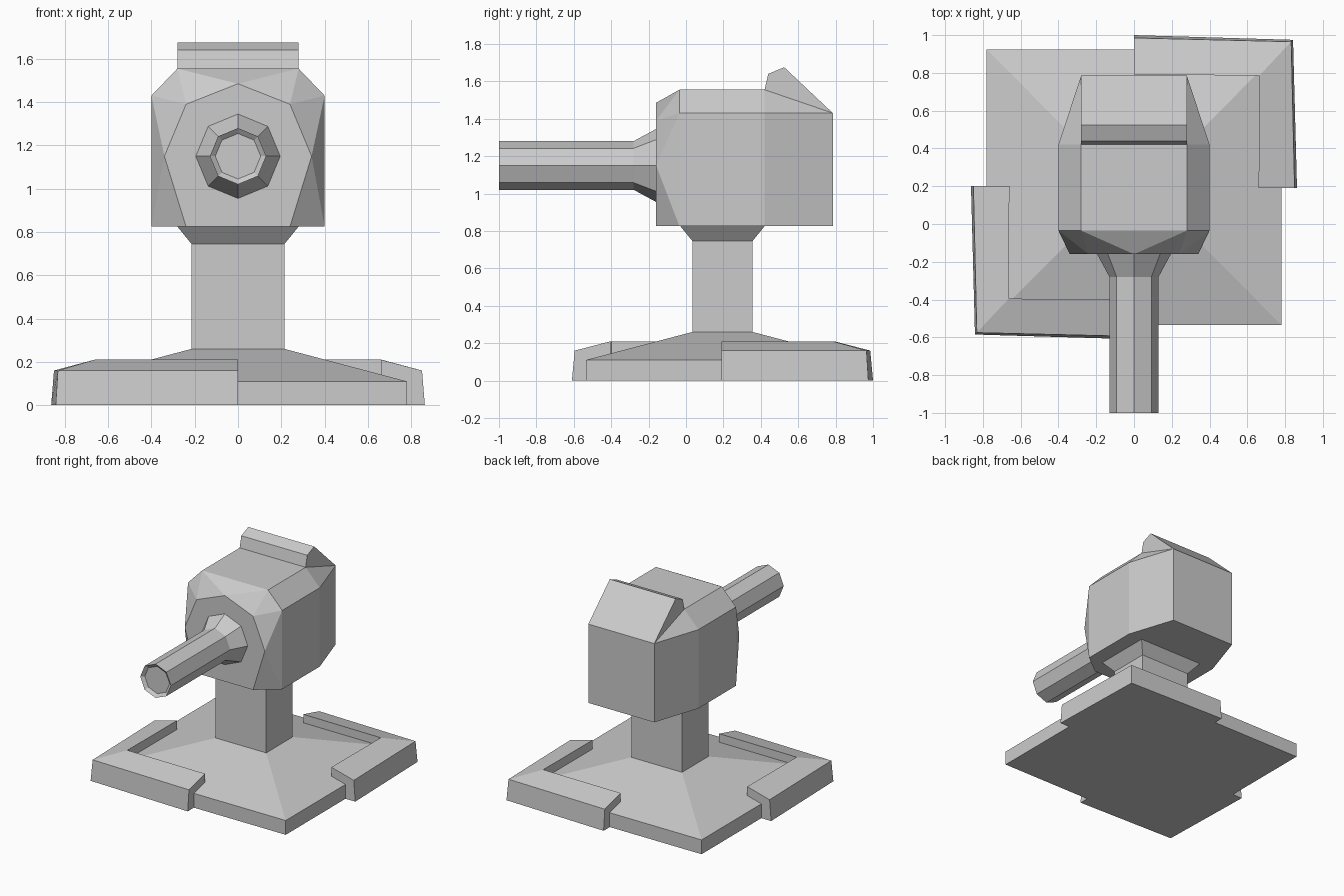
import bpy, bmesh, math

cube = bpy.data.objects.get("Cube")
if cube:
    bpy.data.objects.remove(cube, do_unlink=True)

CENTRE_Y = 0.195   # axis of the base and neck
AXIS_Z = 1.15      # axis of the barrel

grey = bpy.data.materials.new("light_grey")
grey.use_nodes = True
grey.diffuse_color = (0.6, 0.6, 0.6, 1)
grey.node_tree.nodes["Principled BSDF"].inputs["Base Color"].default_value = (0.6, 0.6, 0.6, 1)


def add_object(name, bm):
    bmesh.ops.recalc_face_normals(bm, faces=bm.faces)
    mesh = bpy.data.meshes.new(name)
    bm.to_mesh(mesh)
    bm.free()
    mesh.materials.append(grey)
    obj = bpy.data.objects.new(name, mesh)
    bpy.context.collection.objects.link(obj)
    return obj


def loft(name, rings):
    """Skin a row of equal-sized rings and cap both ends."""
    bm = bmesh.new()
    loops = [[bm.verts.new(p) for p in ring] for ring in rings]
    n = len(loops[0])
    for a, b in zip(loops, loops[1:]):
        for i in range(n):
            j = (i + 1) % n
            bm.faces.new((a[i], a[j], b[j], b[i]))
    bm.faces.new(loops[0])
    bm.faces.new(loops[-1])
    return add_object(name, bm)


def rectangle(hx, hy, z):
    return [(sx * hx, CENTRE_Y + sy * hy, z)
            for sx, sy in ((-1, -1), (1, -1), (1, 1), (-1, 1))]


def octagon(r, y):
    return [(r * math.sin(i * math.pi / 4), y, AXIS_Z + r * math.cos(i * math.pi / 4))
            for i in range(8)]


# Sloped base plate, square neck and flared collar
loft("base_plate", [rectangle(0.78, 0.73, 0), rectangle(0.78, 0.73, 0.11),
                    rectangle(0.215, 0.16, 0.26)])
loft("neck", [rectangle(0.215, 0.16, 0.25), rectangle(0.215, 0.16, 0.745),
              rectangle(0.28, 0.225, 0.825)])

# Faceted head: right half of the corner points, mirrored
half = [(0.4, y, z) for y in (-0.035, 0.42) for z in (0.825, 1.43)]
half += [(0.28, -0.035, 1.555), (0.28, 0.42, 1.555), (0.28, 0.785, 0.825), (0.28, 0.785, 1.43)]
half += [(0.24, -0.16, 0.825), (0.34, -0.16, AXIS_Z), (0.24, -0.16, 1.39)]
bm = bmesh.new()
for x, y, z in half:
    bm.verts.new((x, y, z))
    bm.verts.new((-x, y, z))
bm.verts.new((0, -0.16, 1.485))
bmesh.ops.convex_hull(bm, input=bm.verts)
bmesh.ops.dissolve_limit(bm, angle_limit=0.01, verts=bm.verts, edges=bm.edges)
add_object("head", bm)

# Raised sight block on the rear slope of the head
profile = [(0.42, 1.555), (0.44, 1.64), (0.525, 1.675), (0.785, 1.43)]
loft("rear_fin", [[(x, y, z) for y, z in profile] for x in (-0.28, 0.28)])

# Barrel with flared root and shallow muzzle recess
loft("barrel", [octagon(0.195, -0.15), octagon(0.195, -0.16), octagon(0.13, -0.28),
                octagon(0.13, -1.0), octagon(0.105, -0.98)])


# L-shaped corner guards, the second turned half round the base axis
def bracket(name, turn):
    # Stations: side end, corner, rear end (outer foot, outer rim, inner edge)
    stations = [((0.863, 0.19), (0.85, 0.19), (0.66, 0.19)),
                ((0.842, 0.975), (0.832, 0.965), (0.663, 0.785)),
                ((0, 1.0), (0, 0.985), (0, 0.792))]
    rings = []
    for foot, rim, inner in stations:
        ring = [(*foot, 0), (*rim, 0.16), (*inner, 0.21), (*inner, 0)]
        if turn:
            ring = [(-x, 2 * CENTRE_Y - y, z) for x, y, z in ring]
        rings.append(ring)
    loft(name, rings)


bracket("rear_left_guard", False)
bracket("front_right_guard", True)
